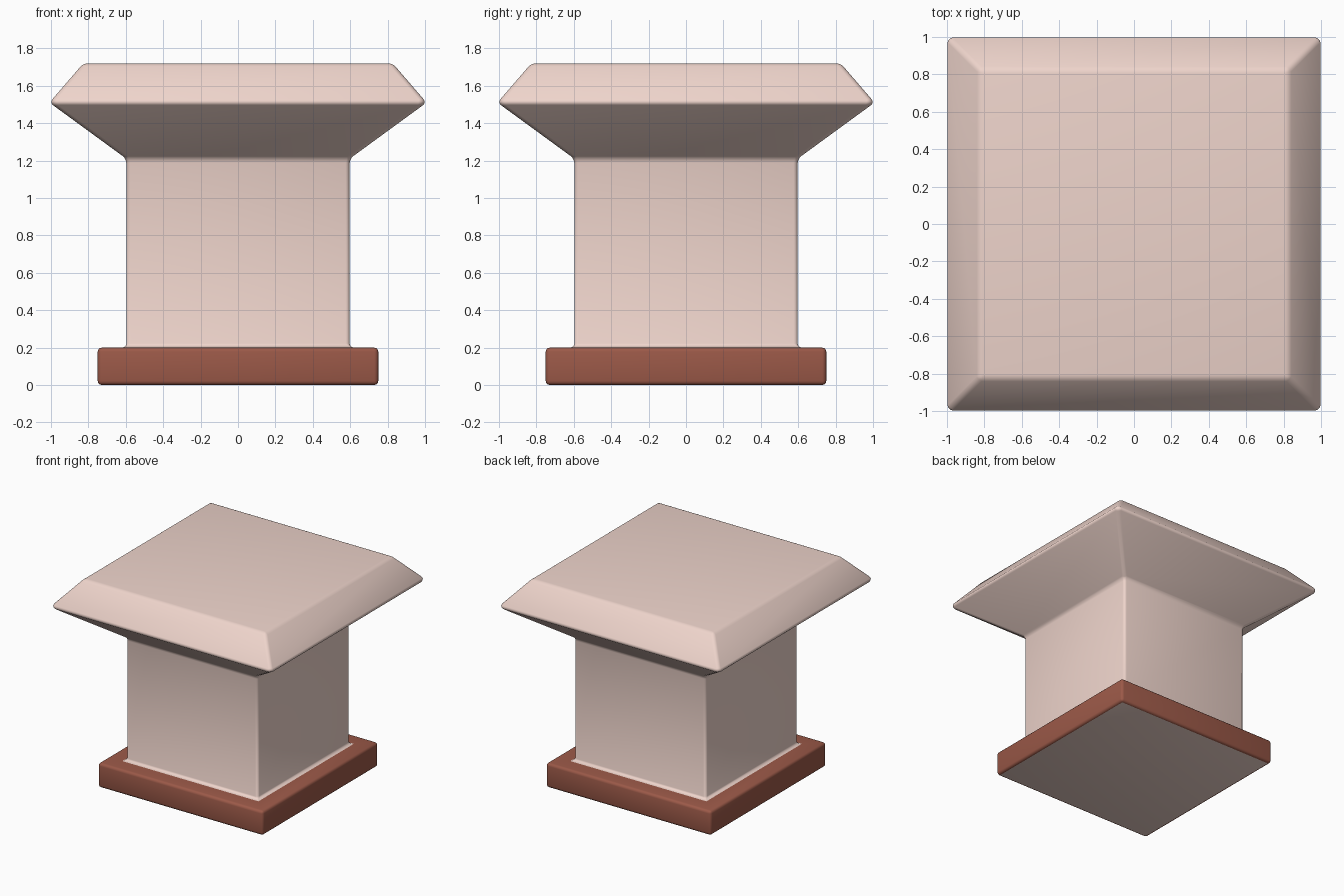
import bpy, bmesh, math

if "Cube" in bpy.data.objects:
    bpy.data.objects.remove(bpy.data.objects["Cube"])

def material(name, color):
    m = bpy.data.materials.new(name)
    m.diffuse_color = color
    m.use_nodes = True
    m.node_tree.nodes["Principled BSDF"].inputs["Base Color"].default_value = m.diffuse_color
    return m

# Square profile from the bottom up: (half width, height)
profile = [(0.75, 0), (0.75, 0.2), (0.597, 0.2), (0.597, 1.21), (1.008, 1.51), (0.827, 1.72)]

bm = bmesh.new()
rings = [[bm.verts.new((sx * w, sy * w, z)) for sx, sy in ((-1, -1), (1, -1), (1, 1), (-1, 1))]
         for w, z in profile]
for low, high in zip(rings, rings[1:]):
    for i in range(4):
        j = (i + 1) % 4
        bm.faces.new((low[i], low[j], high[j], high[i]))
bm.faces.new(rings[0][::-1])
bm.faces.new(rings[-1])
bm.normal_update()

# Soften every edge except the flat mitre lines on top of the base
edges = [e for e in bm.edges if e.calc_face_angle(0) > 0.1]
bmesh.ops.bevel(bm, geom=edges, offset=0.022, segments=3, profile=0.5,
                affect='EDGES', clamp_overlap=True)
bmesh.ops.recalc_face_normals(bm, faces=bm.faces)

# Brown plinth band, pink everywhere else including the underside
for f in bm.faces:
    c = f.calc_center_median()
    band = c.z < 0.202 and max(abs(c.x), abs(c.y)) > 0.63
    f.material_index = 1 if band and f.normal.z > -0.99 else 0

mesh = bpy.data.meshes.new("square_pedestal")
bm.to_mesh(mesh)
bm.free()
mesh.materials.append(material("pale_pink", (0.86, 0.66, 0.60, 1)))
mesh.materials.append(material("brick_brown", (0.33, 0.10, 0.065, 1)))
pedestal = bpy.data.objects.new("square_pedestal", mesh)
bpy.context.collection.objects.link(pedestal)

bpy.context.view_layer.objects.active = pedestal
pedestal.select_set(True)
bpy.ops.object.shade_smooth_by_angle(angle=math.radians(40))
